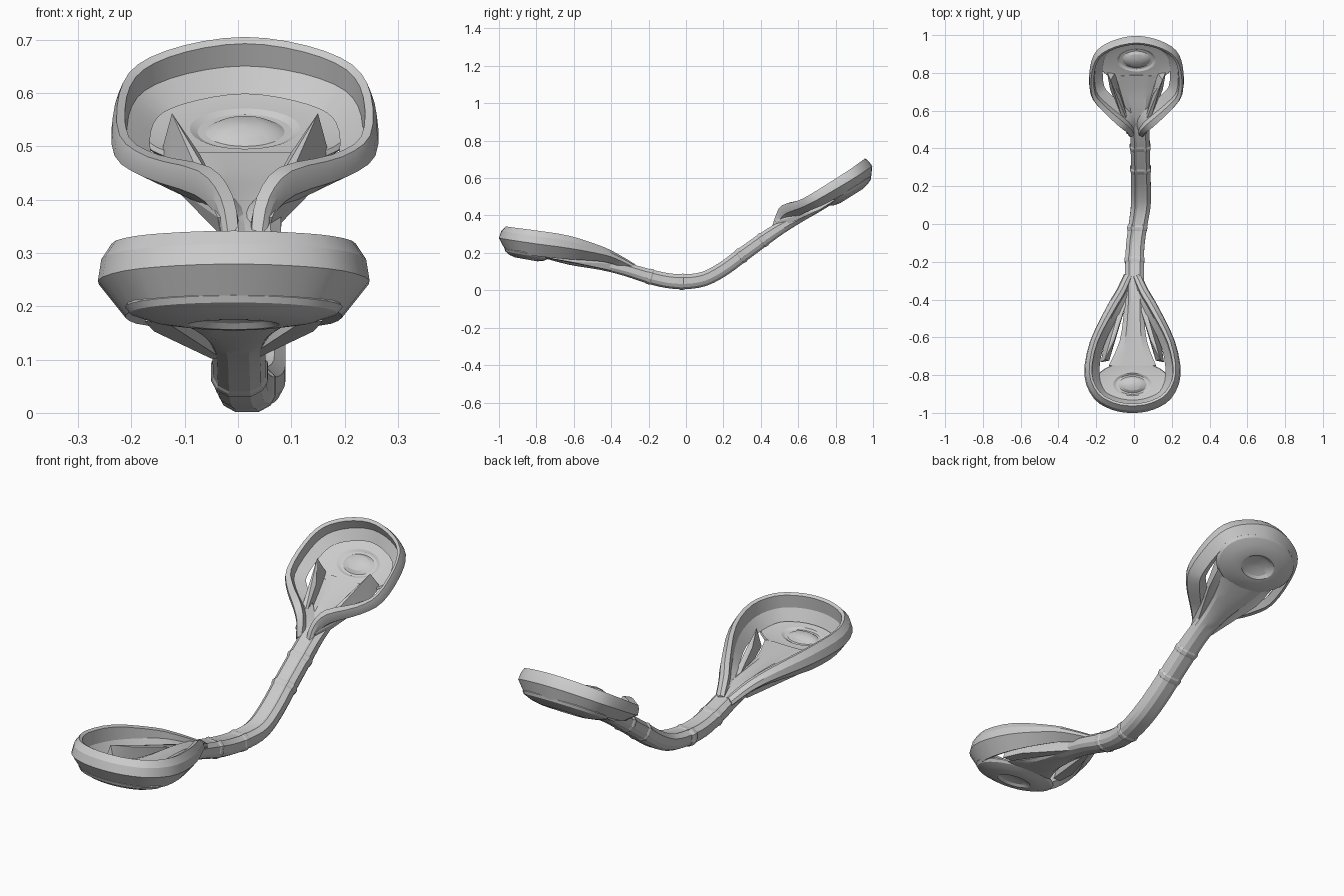
import bpy, bmesh, math
from mathutils import Vector

if "Cube" in bpy.data.objects:
    bpy.data.objects.remove(bpy.data.objects["Cube"])


def finish(name, bm):
    bmesh.ops.recalc_face_normals(bm, faces=bm.faces)
    me = bpy.data.meshes.new(name)
    bm.to_mesh(me)
    bm.free()
    ob = bpy.data.objects.new(name, me)
    bpy.context.collection.objects.link(ob)
    bpy.ops.object.select_all(action='DESELECT')
    bpy.context.view_layer.objects.active = ob
    ob.select_set(True)
    bpy.ops.object.shade_smooth_by_angle(angle=math.radians(20))
    return ob


def loft(name, loops):
    """Skin closed loops of equal length and cap both ends."""
    bm = bmesh.new()
    rings = [[bm.verts.new(p) for p in lp] for lp in loops]
    n = len(rings[0])
    for a, b in zip(rings, rings[1:]):
        for i in range(n):
            j = (i + 1) % n
            bm.faces.new((a[i], a[j], b[j], b[i]))
    bm.faces.new(rings[0])
    bm.faces.new(rings[-1])
    return finish(name, bm)


def spline(pts, steps):
    """Catmull-Rom through tuples of any length."""
    out = []
    for i in range(len(pts) - 1):
        p0, p1 = pts[max(i - 1, 0)], pts[i]
        p2, p3 = pts[i + 1], pts[min(i + 2, len(pts) - 1)]
        for k in range(steps):
            t = k / steps
            out.append(tuple(0.5 * (2 * b + (c - a) * t + (2 * a - 5 * b + 4 * c - d) * t * t
                                    + (3 * b - a - 3 * c + d) * t ** 3)
                             for a, b, c, d in zip(p0, p1, p2, p3)))
    return out + [tuple(pts[-1])]


def frame(origin, angle, s):
    """Tilted cup frame: u outward, v sideways, w out of the floor."""
    c, n = math.cos(math.radians(angle)), math.sin(math.radians(angle))
    return lambda u, v, w: Vector(origin) + Vector((v, s * (u * c - w * n), u * n + w * c))


# Dished floor with a central button, as (radius factor, height)
DISH = [(.001, .016), (.15, .014), (.27, .008), (.36, -.003), (.43, -.003), (.5, .004),
        (.8, .006), (.97, .012), (1.0, .004), (.95, -.008), (.75, -.022), (.5, -.030),
        (.42, -.030), (.34, -.020), (.2, -.014), (.001, -.012)]


def dish(name, f, au, av):
    seg = 32
    loft(name, [[f(au * r * math.cos(a), av * r * math.sin(a), w)
                 for a in (2 * math.pi * i / seg for i in range(seg))] for r, w in DISH])


# U-shaped rim: stations (u, v, foot inset, foot height, top height, thickness)
def rim(name, f, half, lip):
    full = [(u, -v, *r) for u, v, *r in reversed(half[1:])] + half
    st = spline(full, 3)
    loops = []
    for i, (u, v, inset, lo, top, th) in enumerate(st):
        a, b = st[max(i - 1, 0)], st[min(i + 1, len(st) - 1)]
        t = Vector((b[0] - a[0], b[1] - a[1])).normalized()
        n = Vector((-t.y, t.x))
        if n.dot(Vector((u + .15, v))) < 0:
            n = -n
        h = top - lo
        sec = [(-inset, lo), (0, lo + .48 * h), (-.25 * lip, lo + .78 * h), (-lip, top),
               (-lip - th, top - .006), (-lip - th - .004, lo + .5 * h),
               (-inset - th - .014, lo + .016)]
        loops.append([f(u + n.x * d, v + n.y * d, w) for d, w in sec])
    loft(name, loops)


# Wedge-shaped inner fins running from the floor edge down to the neck
def fins(name, f, tip, end, height, drop):
    for side, label in ((-1, "left"), (1, "right")):
        bm = bmesh.new()
        (u, v), (eu, ev) = tip, end
        pts = [(u, v + .002, height), (u, v + .022, -.002), (u - .01, v - .022, -.005),
               (u - .11, v - .05, height * .75), (u - .11, v + .005, -.002),
               (eu, ev + .016, drop + .04), (eu, ev - .014, drop + .04),
               (eu, ev + .01, drop), (eu, ev - .01, drop)]
        for a, b, c in pts:
            bm.verts.new(f(a, b * side, c))
        bmesh.ops.convex_hull(bm, input=bm.verts[:])
        finish(label + "_" + name, bm)


# Back cup
back = frame((.013, .87, .53), 32, 1)
dish("back_cup_floor", back, .143, .207)
rim("back_cup_rim", back, [
    (.178, 0, .04, -.004, .102, .014), (.150, .12, .042, -.004, .100, .014),
    (.085, .21, .042, -.004, .096, .014), (-.02, .246, .042, .0, .094, .014),
    (-.17, .245, .045, .010, .094, .018), (-.26, .190, .045, .022, .100, .026),
    (-.35, .095, .035, .032, .125, .032), (-.40, .055, .025, .028, .100, .026),
    (-.45, .042, .018, .015, .055, .02)], .010)
fins("back_fin", back, (-.075, .135), (-.42, .035), .085, .03)

# Front cup
front = frame((-.008, -.85, .195), 10, -1)
dish("front_cup_floor", front, .122, .205)
rim("front_cup_rim", front, [
    (.163, 0, .05, -.006, .125, .014), (.145, .11, .05, -.006, .125, .014),
    (.085, .205, .048, -.006, .127, .014), (-.04, .255, .052, -.004, .132, .014),
    (-.22, .225, .045, .008, .134, .016), (-.41, .135, .04, .028, .107, .02),
    (-.50, .085, .03, .022, .080, .02), (-.59, .045, .02, .0, .045, .016)], .026)
fins("front_fin", front, (-.12, .145), (-.48, .032), .075, -.01)

# Handle running floor to floor: y, x, z, half width, half height
path = spline([
    (-.75, -.008, .182, .125, .012), (-.62, -.004, .160, .072, .024), (-.45, 0, .140, .052, .032),
    (-.32, .002, .112, .050, .036), (-.2, .003, .076, .049, .040), (-.1, .008, .053, .049, .041),
    (0, .022, .047, .050, .041), (.1, .036, .063, .052, .040), (.2, .037, .116, .052, .040),
    (.3, .035, .190, .051, .040), (.42, .033, .277, .051, .038), (.5, .030, .330, .051, .034),
    (.6, .022, .385, .062, .027), (.7, .015, .432, .090, .018), (.79, .013, .480, .125, .012)], 3)
SEC = [(-.6, .95), (-.35, .8), (.35, .8), (.6, .95), (1, .5), (1, -.3), (.82, -.72), (.4, -1),
       (-.4, -1), (-.82, -.72), (-1, -.3), (-1, .5)]


def section(i, grow=1.0, shift=0.0):
    y, x, z, hw, hh = path[i]
    a, b = path[max(i - 1, 0)], path[min(i + 1, len(path) - 1)]
    t = Vector((0, b[0] - a[0], b[2] - a[2])).normalized()
    n = Vector((0, -t.z, t.y))
    c = Vector((x, y, z)) + t * shift
    return [c + Vector((p * hw * grow, 0, 0)) + n * (q * hh * grow) for p, q in SEC]


loft("handle", [section(i) for i in range(len(path))])

# Raised joint collars on the handle
for k, y in enumerate((-.19, -.02, .295, .41)):
    i = min(range(len(path)), key=lambda j: abs(path[j][0] - y))
    d = y - path[i][0]
    loft("handle_collar_%d" % (k + 1), [section(i, g, d + s) for g, s in
         ((.95, -.022), (1.06, -.012), (1.09, .004), (.95, .018))])
